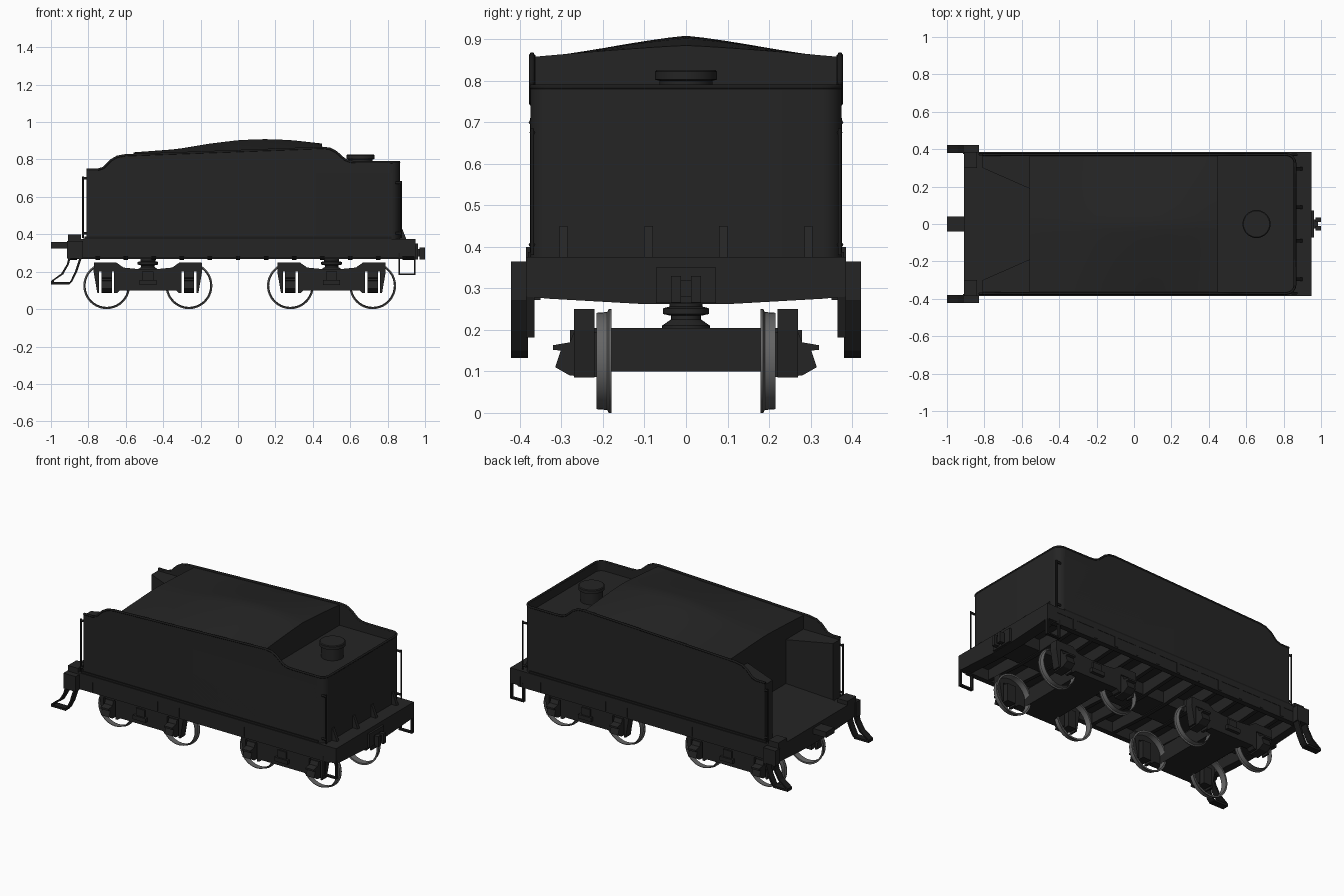
import bpy, bmesh
from math import sin, cos, pi

old = bpy.data.objects.get("Cube")
if old:
    bpy.data.objects.remove(old)


def material(name, rgb, rough=0.6):
    m = bpy.data.materials.new(name)
    m.use_nodes = True
    m.diffuse_color = (*rgb, 1)
    node = m.node_tree.nodes["Principled BSDF"]
    node.inputs["Base Color"].default_value = (*rgb, 1)
    node.inputs["Roughness"].default_value = rough
    return m


BLACK = material("soft black paint", (0.018, 0.018, 0.018))
TRIM = material("deep black trim", (0.011, 0.011, 0.011))
STEEL = material("wheel steel", (0.13, 0.13, 0.13))


def finish(name, bm, mat, smooth=False):
    bmesh.ops.recalc_face_normals(bm, faces=bm.faces)
    mesh = bpy.data.meshes.new(name)
    bm.to_mesh(mesh)
    bm.free()
    mesh.materials.append(mat)
    ob = bpy.data.objects.new(name, mesh)
    bpy.context.collection.objects.link(ob)
    if smooth:
        bpy.ops.object.select_all(action="DESELECT")
        ob.select_set(True)
        bpy.context.view_layer.objects.active = ob
        bpy.ops.object.shade_smooth_by_angle(angle=0.6)
    return ob


def prism(name, pts, axis, a, b, mat=BLACK, smooth=False):
    """Extrude a flat outline from a to b along an axis."""
    place = {"x": lambda p, t: (t, p[0], p[1]),
             "y": lambda p, t: (p[0], t, p[1]),
             "z": lambda p, t: (p[0], p[1], t)}[axis]
    bm = bmesh.new()
    lo = [bm.verts.new(place(p, a)) for p in pts]
    hi = [bm.verts.new(place(p, b)) for p in pts]
    bm.faces.new(lo)
    bm.faces.new(hi)
    for i in range(len(pts)):
        j = (i + 1) % len(pts)
        bm.faces.new((lo[i], lo[j], hi[j], hi[i]))
    return finish(name, bm, mat, smooth)


def box(name, x, y, z, mat=BLACK):
    return prism(name, [(x[0], y[0]), (x[1], y[0]), (x[1], y[1]), (x[0], y[1])], "z", *z, mat)


def lathe(name, profile, centre, axis="z", mat=BLACK, n=32, closed=False):
    """Spin (radius, height) pairs about an axis."""
    bm = bmesh.new()
    rings = []
    for r, h in profile:
        ring = []
        for k in range(n):
            u, v = r * cos(2 * pi * k / n), r * sin(2 * pi * k / n)
            off = (u, v, h) if axis == "z" else (u, h, v)
            ring.append(bm.verts.new([c + o for c, o in zip(centre, off)]))
        rings.append(ring)
    for a, b in zip(rings, rings[1:] + rings[:1] if closed else rings[1:]):
        for k in range(n):
            bm.faces.new((a[k], a[k - 1], b[k - 1], b[k]))
    if not closed:
        bm.faces.new(rings[0])
        bm.faces.new(rings[-1])
    return finish(name, bm, mat, True)


def rod(name, pts, radius, mat=TRIM):
    cu = bpy.data.curves.new(name, "CURVE")
    cu.dimensions = "3D"
    cu.bevel_depth = radius
    cu.bevel_resolution = 1
    cu.use_fill_caps = True
    sp = cu.splines.new("POLY")
    sp.points.add(len(pts) - 1)
    for p, co in zip(sp.points, pts):
        p.co = (*co, 1)
    cu.materials.append(mat)
    ob = bpy.data.objects.new(name, cu)
    bpy.context.collection.objects.link(ob)
    return ob


def span(y0, y1, s):
    return (y0, y1) if s > 0 else (-y1, -y0)


def lerp(table, x):
    for (xa, za), (xb, zb) in zip(table, table[1:]):
        if x <= xb:
            return za + (zb - za) * (x - xa) / (xb - xa)
    return table[-1][1]


SIDES = ((1, "left"), (-1, "right"))
REAR, HALF, RAD = 0.865, 0.375, 0.05


def rear_path(inset=0.0):
    """Plan path round the rear, from +y to -y."""
    r, c = RAD - inset, REAR - RAD
    quarter = [(c + r * sin(i * pi / 12), HALF - RAD + r * cos(i * pi / 12)) for i in range(7)]
    return quarter + [(x, -y) for x, y in reversed(quarter)]


# Tank body, rear rim and side walls
prism("tank_body", [(-0.56, HALF)] + rear_path() + [(-0.56, -HALF)], "z", 0.375, 0.73, BLACK, True)
prism("rear_rim", rear_path() + rear_path(0.012)[::-1], "z", 0.72, 0.785, BLACK, True)
top = [(-0.81, 0.745), (-0.75, 0.745), (-0.72, 0.755), (-0.68, 0.795), (-0.645, 0.815), (-0.6, 0.823),
       (0.45, 0.862), (0.49, 0.858), (0.525, 0.84), (0.57, 0.8), (0.6, 0.788), (0.64, 0.785), (0.815, 0.785)]
for s, side in SIDES:
    y0, y1 = span(HALF - 0.012, HALF, s)
    prism("side_wall_" + side, [(-0.81, 0.375)] + top + [(0.815, 0.375)], "y", y0, y1)
    # Water legs beside the coal opening
    prism("water_leg_" + side, [(-0.81, s * 0.3), (-0.56, s * 0.19), (-0.56, s * 0.37), (-0.81, s * 0.37)],
          "z", 0.375, 0.735)
bead = [(x, HALF - 0.004, z) for x, z in top[:-1]]
bead += [(x, y, 0.785) for x, y in rear_path(0.004)]
bead += [(x, -HALF + 0.004, z) for x, z in reversed(top[:-1])]
rod("wall_top_bead", bead, 0.007)
prism("coal_floor", [(-0.83, 0.376), (-0.56, 0.376), (-0.56, 0.46)], "y", -0.3, 0.3)

# Arched cover over the coal space
crown = [(-0.56, 0.838), (-0.33, 0.855), (-0.15, 0.885), (0, 0.903), (0.13, 0.909), (0.28, 0.904), (0.45, 0.885)]
bm = bmesh.new()
nx, ny, w = 20, 16, 0.364
grid = []
for i in range(nx + 1):
    x = -0.56 + 1.01 * i / nx
    edge = 0.822 + 0.036 * i / nx
    row = [(x, -w, 0.72)]
    for j in range(ny + 1):
        y = w * (2 * j / ny - 1)
        row.append((x, y, edge + (lerp(crown, x) - edge) * (1 - (abs(y) / w) ** 1.2)))
    grid.append([bm.verts.new(p) for p in row + [(x, w, 0.72)]])
for a, b in zip(grid, grid[1:]):
    for j in range(len(a)):
        bm.faces.new((a[j - 1], a[j], b[j], b[j - 1]))
bm.faces.new(grid[0])
bm.faces.new(grid[-1])
finish("coal_cover", bm, BLACK, True)

# Water filler hatch
lathe("filler_hatch", [(0.064, 0.72), (0.064, 0.8), (0.075, 0.803), (0.075, 0.822), (0.07, 0.826)], (0.655, 0, 0))

# Frame: deck, sills, end beams and cross ribs
box("deck_plate", (-0.91, 0.95), (-0.385, 0.385), (0.34, 0.375))
box("centre_sill", (-0.9, 0.94), (-0.09, 0.09), (0.268, 0.34))
beam = [(-0.385, 0.37), (-0.385, 0.28), (-0.33, 0.275), (-0.1, 0.262), (0.1, 0.262), (0.33, 0.275), (0.385, 0.28), (0.385, 0.37)]
prism("front_beam", beam, "x", -0.91, -0.86)
prism("rear_beam", beam, "x", 0.88, 0.95)
for i in range(11):
    x = -0.75 + 0.15 * i
    prism("cross_rib", beam, "x", x - 0.012, x + 0.012)
for s, side in SIDES:
    box("side_sill_" + side, (-0.9, 0.9), span(0.35, 0.383, s), (0.272, 0.37))
    box("base_strip_" + side, (-0.82, 0.82), span(0.37, 0.38, s), (0.372, 0.388), TRIM)
    box("corner_pad_" + side, (-0.91, -0.84), span(0.3, 0.385, s), (0.37, 0.4))
    # Rear brackets
    for y in (0.09, 0.295):
        prism("rear_bracket", [(0.86, 0.375), (0.9, 0.375), (0.87, 0.45), (0.86, 0.45)], "y", *span(y - 0.01, y + 0.01, s))
    # Handrails
    for x, y, z, step in ((-0.828, 0.372, 0.71, 0.02), (0.872, 0.37, 0.685, -0.03)):
        rod("handrail", [(x, s * y, 0.38), (x, s * y, z)], 0.005)
        for zk in (0.405, z - 0.01):
            rod("handrail_knob", [(x, s * y, zk), (x + step, s * y, zk)], 0.007)
    # Front steps
    box("front_step_mount_" + side, (-0.915, -0.83), span(0.375, 0.422, s), (0.27, 0.365))
    step_y = span(0.38, 0.422, s)
    prism("step_front_strap", [(-0.905, 0.28), (-0.915, 0.24), (-0.945, 0.19), (-1, 0.15), (-1, 0.135), (-0.985, 0.135),
                               (-0.985, 0.152), (-0.935, 0.185), (-0.904, 0.24), (-0.893, 0.28)], "y", *step_y, TRIM)
    prism("step_rear_strap", [(-0.833, 0.28), (-0.86, 0.2), (-0.885, 0.15), (-0.9, 0.135), (-0.91, 0.135),
                              (-0.896, 0.15), (-0.872, 0.2), (-0.846, 0.28)], "y", *step_y, TRIM)
    box("step_tread", (-1, -0.9), step_y, (0.132, 0.145), TRIM)
    # Rear steps
    for name, x, z in (("strap_a", (0.857, 0.866), (0.182, 0.3)), ("strap_b", (0.941, 0.95), (0.182, 0.3)),
                       ("tread", (0.857, 0.95), (0.182, 0.191))):
        box("rear_step_" + name, x, span(0.365, 0.385, s), z, TRIM)

# Couplers
box("front_drawbar", (-1, -0.9), (-0.04, 0.04), (0.325, 0.36))
box("coupler_plate", (0.94, 0.962), (-0.072, 0.072), (0.265, 0.35))
box("coupler_shank", (0.95, 0.985), (-0.025, 0.025), (0.28, 0.32))
for s, side in SIDES:
    box("coupler_jaw_" + side, (0.97, 1), span(0.012, 0.036, s), (0.266, 0.33))

# Trucks: a side frame outline with jaws for the journal boxes
half = [(0.04, 0.09), (0.04, 0.2)]
frame = [(0.15, 0.1), (0.165, 0.085), (0.18, 0.085), (0.18, 0.2), (0.26, 0.2), (0.26, 0.085), (0.27, 0.085),
         (0.29, 0.2), (0.288, 0.25), (0.17, 0.25), (0.13, 0.222), (0.06, 0.215)]
wheel = [(0.113, 0.216), (0.116, 0.216), (0.118, 0.19), (0.125, 0.186), (0.125, 0.179), (0.115, 0.179)]
for cx in (-0.482, 0.5):
    box("bolster", (cx - 0.11, cx + 0.11), (-0.225, 0.225), (0.1, 0.204))
    lathe("centre_pivot", [(0.058, 0.2), (0.058, 0.21), (0.036, 0.225), (0.036, 0.234), (0.055, 0.238),
                           (0.055, 0.252), (0.04, 0.256), (0.04, 0.28)], (cx, 0, 0), n=24)
    outline = [(cx + x, z) for x, z in frame] + [(cx - x, z) for x, z in reversed(frame)]
    for s, side in SIDES:
        prism("truck_side_frame_" + side, outline, "y", *span(0.22, 0.27, s))
        box("spring_pocket_" + side, (cx - 0.045, cx + 0.045), span(0.26, 0.29, s), (0.13, 0.155))
        box("spring_block_" + side, (cx - 0.03, cx + 0.03), span(0.26, 0.28, s), (0.155, 0.2))
        for d in (-0.22, 0.22):
            x = cx + d
            section = [(s * 0.2, 0.085), (s * 0.28, 0.09), (s * 0.315, 0.11), (s * 0.302, 0.15),
                       (s * 0.32, 0.152), (s * 0.32, 0.163), (s * 0.28, 0.17), (s * 0.27, 0.195), (s * 0.2, 0.195)]
            prism("journal_box", section, "x", x - 0.028, x + 0.028)
            box("journal_cap", (x - 0.028, x + 0.028), span(0.225, 0.265, s), (0.18, 0.21))
            lathe("wheel_rim", [(r, s * y) for r, y in wheel], (x, 0, 0.125), "y", STEEL, 40, True)
